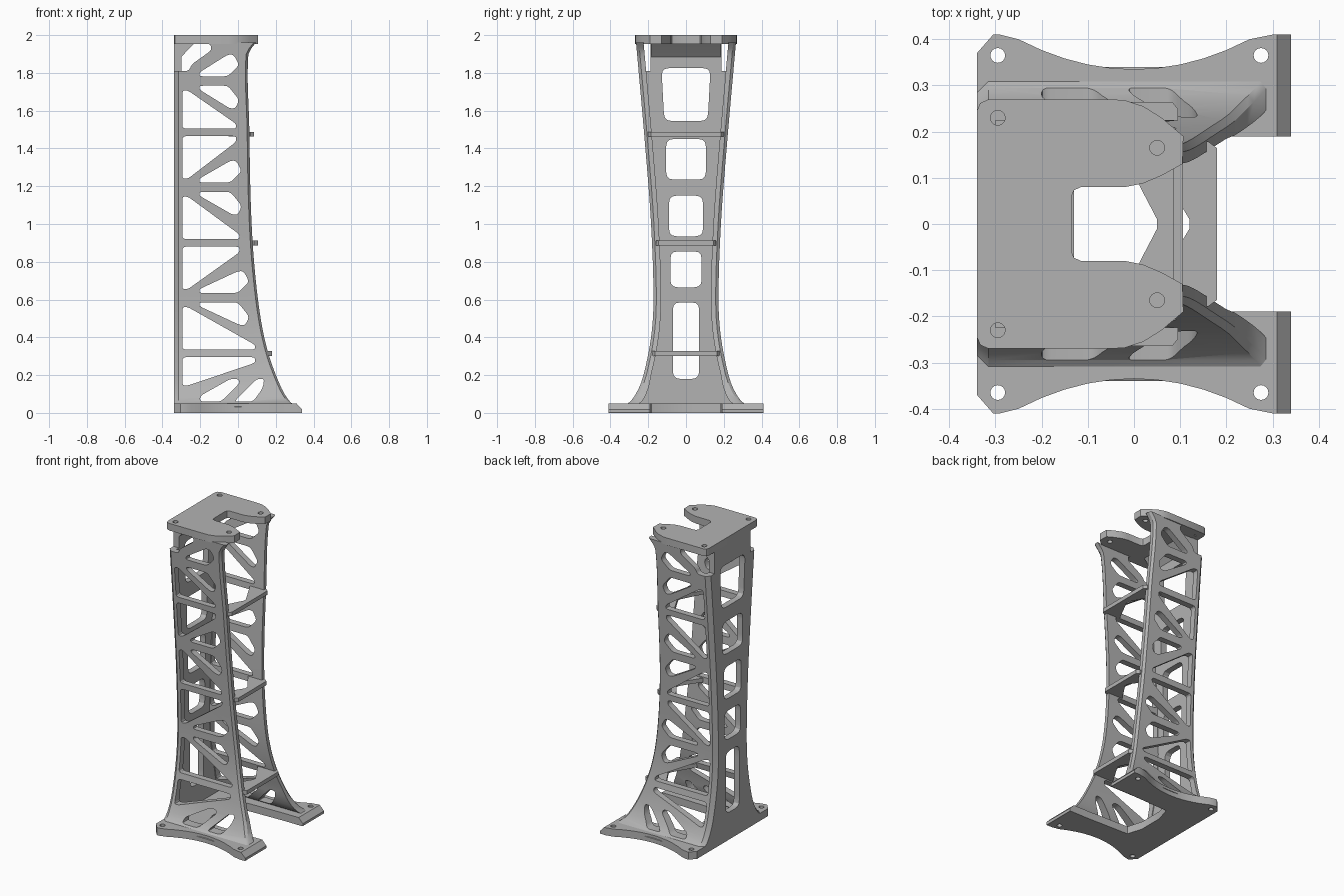
import bpy, bmesh, math
from mathutils import Vector

if "Cube" in bpy.data.objects:
    bpy.data.objects.remove(bpy.data.objects["Cube"])

grey = bpy.data.materials.new("plain grey")
grey.use_nodes = True
grey.diffuse_color = (0.45, 0.45, 0.45, 1)
grey.node_tree.nodes["Principled BSDF"].inputs["Base Color"].default_value = (0.45, 0.45, 0.45, 1)


def rounded(points, r=0.02, steps=3):
    """Polygon with every corner softened."""
    pts = [Vector(p) for p in points]
    out = []
    for i, p in enumerate(pts):
        a, b = pts[i - 1] - p, pts[(i + 1) % len(pts)] - p
        s = p + a.normalized() * min(r, a.length * 0.4)
        e = p + b.normalized() * min(r, b.length * 0.4)
        for k in range(steps + 1):
            t = k / steps
            out.append(s * (1 - t) ** 2 + p * 2 * t * (1 - t) + e * t * t)
    return out


def add_loft(bm, sections):
    """Skin a stack of matching rings and cap both ends."""
    rings = [[bm.verts.new(v) for v in s] for s in sections]
    for lo, hi in zip(rings, rings[1:]):
        for i in range(len(lo)):
            j = (i + 1) % len(lo)
            bm.faces.new((lo[i], lo[j], hi[j], hi[i]))
    bm.faces.new(rings[0][::-1])
    bm.faces.new(rings[-1])


def add_prism(bm, outline, axis, lo, hi):
    def place(p, d):
        return {"x": (d, p[0], p[1]), "y": (p[0], d, p[1]), "z": (p[0], p[1], d)}[axis]
    add_loft(bm, [[place(p, d) for p in outline] for d in (lo, hi)])


def finish(name, bm):
    bmesh.ops.recalc_face_normals(bm, faces=bm.faces)
    mesh = bpy.data.meshes.new(name)
    bm.to_mesh(mesh)
    bm.free()
    mesh.materials.append(grey)
    ob = bpy.data.objects.new(name, mesh)
    bpy.context.collection.objects.link(ob)
    return ob


def cut(ob, cutter_bm):
    """Subtract the cutter and bake the result."""
    cutter = finish("cutter", cutter_bm)
    cutter.hide_render = True
    mod = ob.modifiers.new("cut", "BOOLEAN")
    mod.object, mod.operation, mod.solver = cutter, "DIFFERENCE", "EXACT"
    deps = bpy.context.evaluated_depsgraph_get()
    baked = bpy.data.meshes.new_from_object(ob.evaluated_get(deps))
    ob.modifiers.clear()
    ob.data = baked
    bpy.data.objects.remove(cutter)


def curve(table, z):
    """Smooth interpolation through (z, value) pairs."""
    n = len(table)
    i = max(0, min(n - 2, sum(1 for p in table if p[0] <= z) - 1))

    def slope(k):
        a, b = table[max(0, k - 1)], table[min(n - 1, k + 1)]
        return (b[1] - a[1]) / (b[0] - a[0])
    (z0, v0), (z1, v1) = table[i], table[i + 1]
    h = z1 - z0
    t = (z - z0) / h
    return (v0 * (1 + 2 * t) * (1 - t) ** 2 + slope(i) * h * t * (1 - t) ** 2
            + v1 * t * t * (3 - 2 * t) + slope(i + 1) * h * t * t * (t - 1))


# Outer half width and open-side edge of the tower by height
WIDTH = [(.03, .34), (.06, .295), (.12, .255), (.2, .225), (.4, .185), (.6, .172), (1, .185), (1.4, .215), (2, .268)]
EDGE = [(.03, .31), (.06, .275), (.12, .235), (.3, .165), (.5, .12), (.8, .085), (1.1, .068), (1.5, .06), (1.9, .055), (1.96, .095)]
levels = [.03, .045, .06, .08, .1, .13, .16] + [.2 + .05 * k for k in range(35)] + [1.93, 1.96]

# Side walls with a truss of rounded holes
bm = bmesh.new()
for s in (-1, 1):
    rings = []
    for z in levels:
        w, e = curve(WIDTH, z), curve(EDGE, z)
        inner = w - .04 - .03 * max(0, (.2 - z) / .2)
        rings.append([(-.315, s * w, z), (e - .012, s * w, z), (e, s * (w - .015), z),
                      (e, s * inner, z), (-.315, s * inner, z)])
    add_loft(bm, rings)
walls = finish("side_walls", bm)

holes = []
for bar in (.315, .9, 1.485):
    e = curve(EDGE, bar) - .07
    mid = bar + (.272 if bar > 1.2 else .295)
    d = mid - bar
    m = curve(EDGE, mid) - .045
    # Triangle above the bar and slanted windows around the middle strut
    holes.append([(-.295, bar + .02), (-.295, bar + d - .05), (-.265, bar + d - .05), (e, bar + .045), (e, bar + .02)])
    holes.append([(-.205, mid - .025), (m - .06, mid - .025), (m, mid - .1), (m - .02, mid - .145), (m - .05, mid - .145), (-.205, mid - .045)])
    holes.append([(-.205, mid + .025), (m - .06, mid + .025), (m, mid + .085), (m - .03, mid + .14), (m - .06, mid + .14), (-.205, mid + .045)])
    # Triangle below the bar
    low = bar - (.17 if bar < .5 else .245)
    holes.append([(-.295, bar - .02), (-.295, low), (-.265, low), (e, bar - .05), (e, bar - .02)])
holes.append([(-.2, .06), (-.2, .09), (-.04, .18), (0, .18), (.01, .16), (-.09, .06)])
holes.append([(-.02, .06), (.1, .18), (.14, .18), (.13, .13), (.08, .06)])
# Open corner under the top plate
holes.append([(-.36, 1.81), (-.26, 1.81), (-.245, 1.845), (-.14, 1.92), (-.145, 1.953), (-.36, 1.953)])
bm = bmesh.new()
for h in holes:
    add_prism(bm, rounded(h), "y", -.5, .5)
cut(walls, bm)

# Back wall with chamfered corners and tall windows
bm = bmesh.new()
rings = []
for z in levels:
    w = curve(WIDTH, z)
    half = [(-.30, w - .003), (-.315, w), (-.34, w - .025)]
    rings.append([(x, y, z) for x, y in half] + [(x, -y, z) for x, y in half[::-1]])
add_loft(bm, rings)
back = finish("back_wall", bm)
bm = bmesh.new()
for z0, z1, w0, w1 in ((.18, .585, .07, .07), (.665, .855, .083, .083), (.935, 1.15, .09, .09),
                       (1.235, 1.45, .105, .105), (1.545, 1.825, .115, .13)):
    add_prism(bm, rounded([(-w0, z0), (w0, z0), (w1, z1), (-w1, z1)], .04), "x", -.5, -.1)
for s in (-1, 1):
    add_prism(bm, [(s * .188, 1.81), (s * .4, 1.81), (s * .4, 1.953), (s * .188, 1.953)], "x", -.5, -.1)
cut(back, bm)

# Sloped brace below the top plate
bm = bmesh.new()
add_prism(bm, [(-.32, 1.86), (-.30, 1.885), (-.23, 1.958), (-.32, 1.958)], "y", -.185, .185)
finish("top_brace", bm)

# Cross ties with V-shaped rear edges
for n, (z, front, depth) in enumerate(((.315, .18, .06), (.9, .106, .045), (1.475, .085, .035))):
    w = curve(WIDTH, z) - .02
    v = front - depth
    bm = bmesh.new()
    add_prism(bm, [(front, -w + .015), (front, w - .015), (front - .02, w), (v - .1, w), (v, .01),
                   (v, -.01), (v - .1, -w), (front - .02, -w)], "z", z - .013, z + .013)
    finish("cross_tie_%d" % (n + 1), bm)


def mirrored(half):
    return half + [(x, -y) for x, y in half[::-1]]


def screw_holes(spots, lo, hi):
    bm = bmesh.new()
    for x, y in spots:
        for s in (-1, 1):
            add_prism(bm, [(x + .016 * math.cos(a * math.pi / 8), s * y + .016 * math.sin(a * math.pi / 8))
                           for a in range(16)], "z", lo, hi)
    return bm


# Base plate: scooped long sides, open U and sloped ends
arc = [(-.25 + .05 * k, .335 + .065 * abs(-.25 + .05 * k) ** 2 / .0625) for k in range(11)]
base_half = ([(-.13, .08), (-.10, .18), (.2, .19), (.34, .19), (.34, .41), (.30, .41)][::1]
             + arc[::-1] + [(-.29, .41), (-.305, .41), (-.34, .37)])
bm = bmesh.new()
add_prism(bm, mirrored(base_half), "z", 0, .05)
base = finish("base_plate", bm)
bm = screw_holes([(-.295, .365), (.275, .365)], -.1, .2)
add_prism(bm, [(.30, .06), (.34, .018), (.4, .018), (.4, .06)], "y", -.6, .6)
add_prism(bm, [(.325, -.02), (.345, .012), (.4, .012), (.4, -.02)], "y", -.6, .6)
cut(base, bm)

# Top plate with rounded lobes and a notch
top_half = [(-.135, .06), (-.13, .073), (-.115, .08), (-.02, .08), (.02, .088), (.06, .105), (.105, .13),
            (.107, .19), (.06, .23), (.02, .255), (-.02, .268), (-.05, .27), (-.315, .27), (-.333, .262), (-.34, .245)]
bm = bmesh.new()
add_prism(bm, mirrored(top_half), "z", 1.953, 2)
top = finish("top_plate", bm)
cut(top, screw_holes([(-.295, .23), (.05, .165)], 1.9, 2.1))

# Smooth shading with crisp edges
bpy.ops.object.select_all(action="DESELECT")
for ob in bpy.context.collection.objects:
    if ob.type == "MESH" and grey.name in ob.data.materials:
        ob.select_set(True)
        bpy.context.view_layer.objects.active = ob
bpy.ops.object.shade_smooth_by_angle(angle=math.radians(30))
